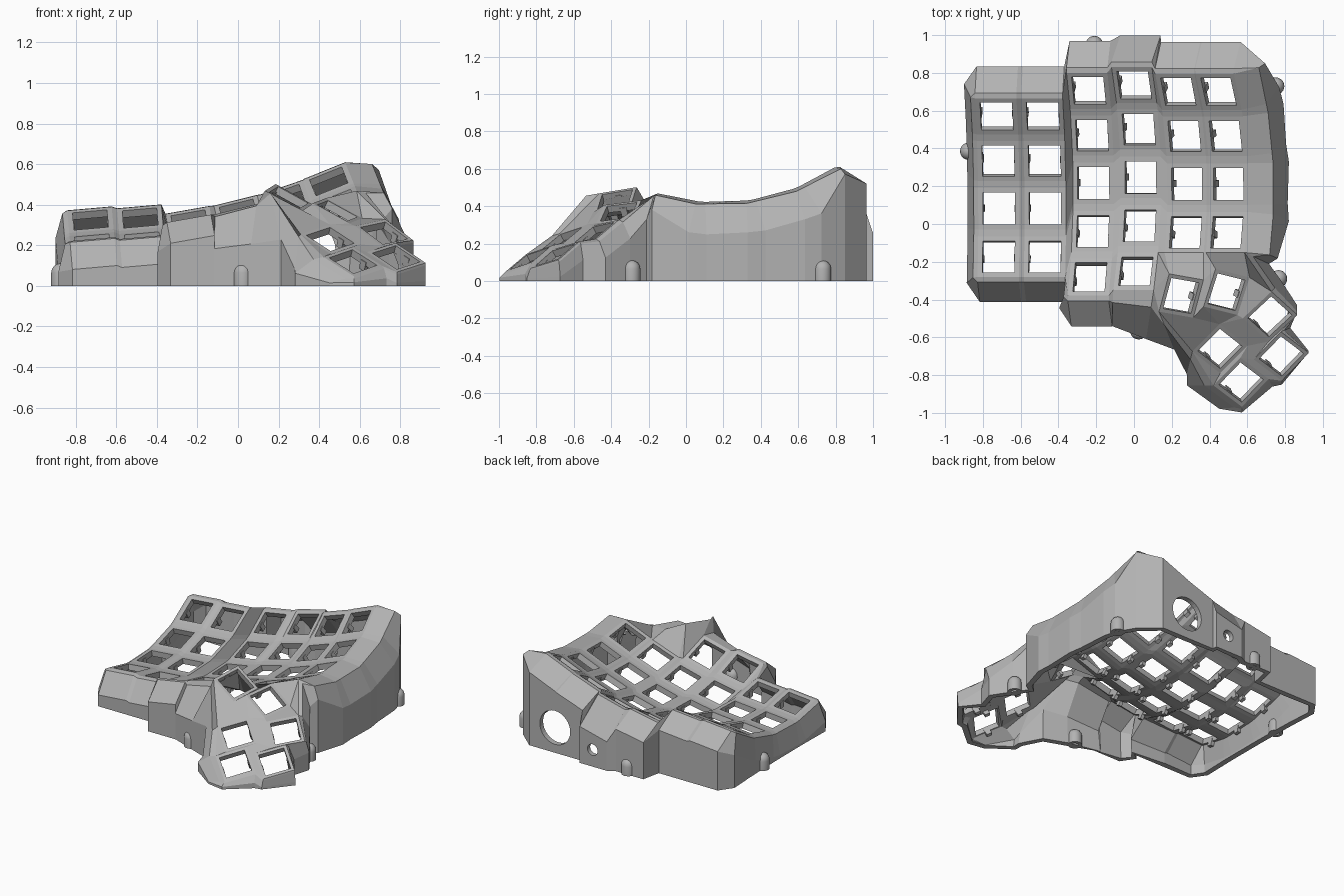
import bpy, bmesh, math
from mathutils import Vector, Matrix

cube = bpy.data.objects.get("Cube")
if cube:
    bpy.data.objects.remove(cube)

grey = bpy.data.materials.new("matte grey")
grey.use_nodes = True
grey.diffuse_color = (0.45, 0.45, 0.45, 1)
grey.node_tree.nodes["Principled BSDF"].inputs["Base Color"].default_value = (0.45, 0.45, 0.45, 1)


def make_object(name, bm):
    mesh = bpy.data.meshes.new(name)
    bm.to_mesh(mesh)
    bm.free()
    mesh.materials.append(grey)
    obj = bpy.data.objects.new(name, mesh)
    bpy.context.collection.objects.link(obj)
    return obj


# Key positions: each key is (centre, x axis, y axis, normal, half size)
HOLE = 0.085
keys = {}

# Finger columns: x, y, lowest z, sideways tilt, number of rows
columns = [(-0.715, 0.045, 0.185, 5, 4), (-0.47, 0.045, 0.195, 5, 4),
           (-0.215, 0.18, 0.18, 10, 5), (0.035, 0.21, 0.23, 14, 5),
           (0.28, 0.175, 0.30, 19, 4), (0.5, 0.175, 0.385, 22, 4)]
RADIUS = 1.05
for c, (x, y, z, tent, rows) in enumerate(columns):
    lean = Matrix.Rotation(-math.radians(tent), 3, 'Y')
    for r in range(rows):
        tilt = math.radians(30 - 14 * r)
        rot = lean @ Matrix.Rotation(tilt, 3, 'X')
        arc = lean @ Vector((0, RADIUS * math.sin(tilt), RADIUS * (1 - math.cos(tilt))))
        keys[c, r] = (Vector((x, y, z)) + arc, rot.col[0], rot.col[1], rot.col[2], 0.11)

# Thumb cluster: centre, heading, slope along x and y
thumbs = [((0.25, -0.38, 0.435), -10, -0.5, 0.3), ((0.49, -0.36, 0.37), -14, -0.48, 0.28),
          ((0.72, -0.49, 0.26), 43, -0.28, 0.53), ((0.455, -0.66, 0.23), 45, -0.22, 0.55),
          ((0.567, -0.838, 0.12), 46, -0.22, 0.55), ((0.78, -0.70, 0.14), 46, -0.25, 0.55)]
for i, (pos, heading, a, b) in enumerate(thumbs, 1):
    h = math.radians(heading)
    n = Vector((-a, -b, 1)).normalized()
    ax = Vector((math.cos(h), math.sin(h), a * math.cos(h) + b * math.sin(h))).normalized()
    keys["t", i] = (Vector(pos), ax, n.cross(ax), n, 0.105)

SIGN = {"tl": (-1, 1), "tr": (1, 1), "br": (1, -1), "bl": (-1, -1)}


def corner(key, name, half=None):
    centre, ax, ay, n, size = keys[key]
    sx, sy = SIGN[name]
    return centre + (ax * sx + ay * sy) * (half or size)


# Shell sheet
bm = bmesh.new()
cache = {}


def face(*points):
    verts = []
    for p in points:
        k = tuple(round(v, 4) for v in p)
        if k not in cache:
            cache[k] = bm.verts.new(p)
        if cache[k] not in verts:
            verts.append(cache[k])
    if len(verts) > 2 and not bm.faces.get(verts):
        bm.faces.new(verts)


def web(*refs):
    face(*[corner(k, name) for k, name in refs])


# Key frames with square openings
ring = list(SIGN)
for k in keys:
    for a, b in zip(ring, ring[1:] + ring[:1]):
        face(corner(k, a), corner(k, b), corner(k, b, HOLE), corner(k, a, HOLE))

# Webs between the finger keys
for k in [k for k in keys if k[0] != "t"]:
    c, r = k
    down, right, diag = (c, r + 1), (c + 1, r), (c + 1, r + 1)
    if down in keys:
        web((k, "bl"), (k, "br"), (down, "tr"), (down, "tl"))
    if right in keys:
        web((k, "tr"), (right, "tl"), (right, "bl"), (k, "br"))
    if down in keys and diag in keys and right in keys:
        web((k, "br"), (right, "bl"), (diag, "tl"), (down, "tr"))
web(((1, 3), "br"), ((2, 3), "bl"), ((2, 4), "tl"))
web(((1, 3), "br"), ((2, 4), "tl"), ((2, 4), "bl"))
web(((3, 3), "br"), ((4, 3), "bl"), ((3, 4), "tr"))

# Webs within the thumb cluster and up to the finger keys
f3, f4, f5 = (3, 4), (4, 3), (5, 3)
t1, t2, t3, t4, t5, t6 = [("t", i) for i in range(1, 7)]
web((f4, "bl"), (f4, "br"), (t1, "tr"), (t1, "tl"))
web((f4, "br"), (f5, "bl"), (t2, "tl"), (t1, "tr"))
web((f5, "bl"), (f5, "br"), (t2, "tr"), (t2, "tl"))
web((f5, "br"), (t3, "tr"), (t2, "tr"))
web((f3, "tr"), (f4, "bl"), (t1, "tl"))
web((f3, "tr"), (t1, "tl"), (f3, "br"))
web((f3, "br"), (t1, "tl"), (t1, "bl"))
web((t1, "tr"), (t2, "tl"), (t2, "bl"), (t1, "br"))
web((t2, "tr"), (t3, "tr"), (t3, "tl"), (t2, "br"))
web((t1, "bl"), (t1, "br"), (t4, "tr"), (t4, "tl"))
web((t1, "br"), (t2, "bl"), (t4, "tr"))
web((t2, "bl"), (t2, "br"), (t4, "tr"))
web((t2, "br"), (t3, "tl"), (t4, "tr"))
web((t4, "tr"), (t3, "tl"), (t3, "bl"), (t4, "br"))
web((t4, "bl"), (t4, "br"), (t5, "tr"), (t5, "tl"))
web((t4, "br"), (t3, "bl"), (t6, "tl"), (t5, "tr"))
web((t3, "bl"), (t3, "br"), (t6, "tr"), (t6, "tl"))
web((t5, "tr"), (t6, "tl"), (t6, "bl"), (t5, "br"))
web((t5, "tl"), (t4, "bl"), (t4, "tl"))

# Outer wall, walked clockwise from the back left corner
wall = []
DIRS = {"N": (0, 1), "S": (0, -1), "W": (-1, 0), "E": (1, 0)}


def finger_wall(key, name, side, out=0.1, drop=0.165, lip=(0.025, 0.012)):
    p = corner(key, name)
    _, ax, ay, n, _ = keys[key]
    away = ax * DIRS[side][0] + ay * DIRS[side][1]
    wall.append([p] + [p + away * o - n * d for o, d in (lip, (out, drop))])


def free_wall(key, name, ox, oy, drop):
    p = corner(key, name)
    low = p + Vector((ox, oy, -drop))
    low.z = max(low.z, 0.015)
    wall.append([p, p + Vector((ox * 0.35, oy * 0.35, -0.012)), low])


for c in range(6):
    flare = (0.05, 0.25) if c == 3 else (0.1, 0.165)
    finger_wall((c, 0), "tl", "N", *flare)
    finger_wall((c, 0), "tr", "N", *flare)
for r in range(4):
    finger_wall((5, r), "tr", "E", 0.14, 0.24 if r else 0.11, (0.12, 0.065))
    finger_wall((5, r), "br", "E", 0.13, 0.24 if r < 3 else 0.15, (0.12, 0.06))
free_wall(f5, "br", 0.13, -0.06, 0.14)
free_wall(t3, "tr", 0.05, 0.06, 0.1)
free_wall(t3, "br", 0.0, 0.05, 0.1)
free_wall(t6, "tr", 0.05, 0.02, 0.1)
free_wall(t6, "br", 0.0, 0.01, 0.09)
free_wall(t6, "bl", 0.0, -0.02, 0.06)
free_wall(t5, "br", 0.02, -0.04, 0.06)
free_wall(t5, "bl", 0.0, -0.03, 0.03)
free_wall(t5, "bl", -0.12, -0.01, 0.04)
free_wall(t5, "tl", -0.14, 0.0, 0.08)
free_wall(t4, "tl", -0.03, -0.12, 0.17)
free_wall(t1, "bl", 0.08, -0.2, 0.24)
free_wall(f3, "br", -0.04, -0.26, 0.2)
free_wall(f3, "bl", -0.01, -0.19, 0.17)
finger_wall((2, 4), "br", "S")
finger_wall((2, 4), "bl", "S")
finger_wall((2, 4), "bl", "W", 0.07, 0.15)
for c in (1, 0):
    finger_wall((c, 3), "br", "S")
    finger_wall((c, 3), "bl", "S")
for r in (3, 2, 1, 0):
    finger_wall((0, r), "bl", "W", 0.07, 0.15)
    finger_wall((0, r), "tl", "W", 0.07, 0.15)
for column in wall:
    column.append(Vector((column[-1].x, column[-1].y, 0)))
for a, b in zip(wall, wall[1:] + wall[:1]):
    for i in range(3):
        face(a[i], b[i], b[i + 1], a[i + 1])

bmesh.ops.recalc_face_normals(bm, faces=bm.faces)
if sum(f.normal.z * f.calc_area() for f in bm.faces) < 0:
    bmesh.ops.reverse_faces(bm, faces=bm.faces)
shell = make_object("case_shell", bm)
solid = shell.modifiers.new("thickness", 'SOLIDIFY')
solid.thickness = 0.04
solid.offset = -1

# Round connector openings in the back wall
cutters = []
for x, z, radius in ((0.36, 0.18, 0.12), (0.04, 0.12, 0.04)):
    cb = bmesh.new()
    bmesh.ops.create_cone(cb, cap_ends=True, segments=32, radius1=radius, radius2=radius, depth=0.4,
                          matrix=Matrix.Translation((x, 0.98, z)) @ Matrix.Rotation(math.pi / 2, 4, 'X'))
    cutter = make_object("connector_cutter", cb)
    cutter.hide_render = True
    cutters.append(cutter)
    cut = shell.modifiers.new("opening", 'BOOLEAN')
    cut.operation = 'DIFFERENCE'
    cut.solver = 'EXACT'
    cut.object = cutter
bpy.context.view_layer.objects.active = shell
for mod in list(shell.modifiers):
    bpy.ops.object.modifier_apply(modifier=mod.name)
for cutter in cutters:
    bpy.data.objects.remove(cutter)
for v in shell.data.vertices:
    v.co.z = max(v.co.z, 0)

# Switch retaining nubs on both sides of every opening
bm = bmesh.new()
for centre, ax, ay, n, _ in keys.values():
    for side in (-1, 1):
        frame = Matrix((ax, ay, n)).transposed().to_4x4()
        frame.translation = centre + ax * side * (HOLE + 0.008) - n * 0.045
        bmesh.ops.create_cube(bm, size=1, matrix=frame @ Matrix.Diagonal((0.024, 0.036, 0.05, 1)))
for v in bm.verts:
    v.co.z = max(v.co.z, 0)
make_object("switch_nubs", bm)

# Domed hollow screw posts around the base
profile = [(0.024, 0), (0.046, 0), (0.046, 0.065)]
profile += [(0.046 * math.cos(a), 0.065 + 0.046 * math.sin(a)) for a in (0.4, 0.8, 1.2, math.pi / 2)]
profile = [(0, 0.05), (0.024, 0.05)] + profile
for x, y in ((-0.875, 0.385), (-0.21, 0.95), (0.75, 0.73), (0.025, -0.565), (0.765, -0.29)):
    bm = bmesh.new()
    verts = [bm.verts.new((x + r, y, z)) for r, z in profile]
    edges = [bm.edges.new(pair) for pair in zip(verts, verts[1:])]
    bmesh.ops.spin(bm, geom=verts + edges, cent=(x, y, 0), axis=(0, 0, 1), angle=2 * math.pi, steps=24)
    bmesh.ops.remove_doubles(bm, verts=bm.verts, dist=0.0005)
    bmesh.ops.recalc_face_normals(bm, faces=bm.faces)
    post = make_object("screw_post", bm)
    bpy.ops.object.select_all(action='DESELECT')
    post.select_set(True)
    bpy.context.view_layer.objects.active = post
    bpy.ops.object.shade_smooth_by_angle(angle=math.radians(35))
